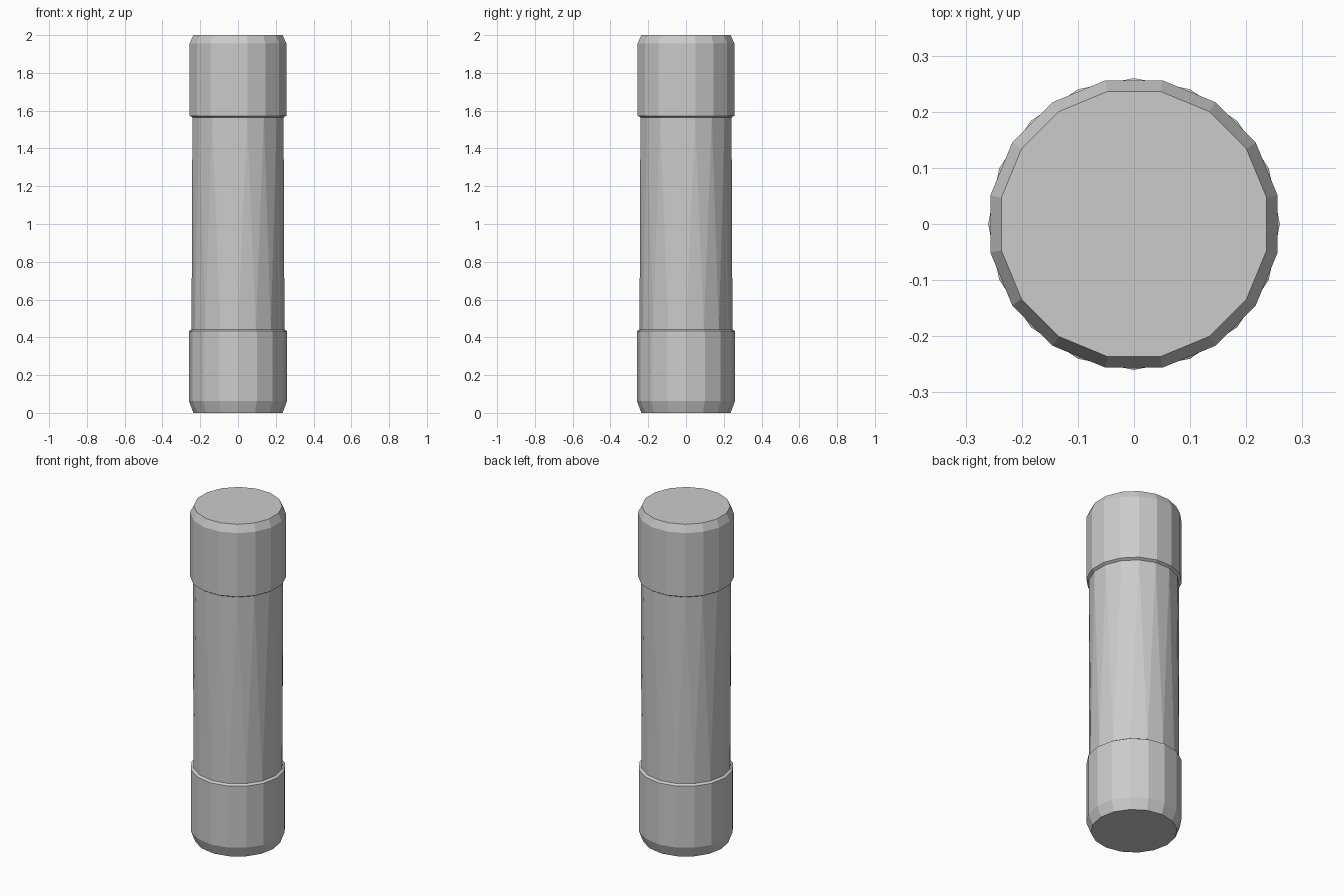
import bpy, bmesh
from math import cos, sin, pi

if "Cube" in bpy.data.objects:
    bpy.data.objects.remove(bpy.data.objects["Cube"])

SIDES = 16
STEP = 2 * pi / SIDES


def loft(name, rings):
    """Flat-faced closed solid from (radius, z, turn) rings; half-turned neighbours join with triangles."""
    bm = bmesh.new()
    loops = [[bm.verts.new((r * cos((i + t) * STEP), r * sin((i + t) * STEP), z))
              for i in range(SIDES)] for r, z, t in rings]
    for k in range(len(rings) - 1):
        a, b = loops[k], loops[k + 1]
        twisted = rings[k][2] != rings[k + 1][2]
        for i in range(SIDES):
            j = (i + 1) % SIDES
            if twisted:
                bm.faces.new((a[i], a[j], b[i]))
                bm.faces.new((a[j], b[j], b[i]))
            else:
                bm.faces.new((a[i], a[j], b[j], b[i]))
    bm.faces.new(loops[0][::-1])
    bm.faces.new(loops[-1])
    bmesh.ops.recalc_face_normals(bm, faces=bm.faces)
    mesh = bpy.data.meshes.new(name)
    bm.to_mesh(mesh)
    bm.free()
    obj = bpy.data.objects.new(name, mesh)
    bpy.context.collection.objects.link(obj)
    return obj


# One continuous shell: lower cap, twisted tube, upper cap turned half a facet
loft("capped_tube", [
    (0.236, 0.0, 0), (0.260, 0.063, 0), (0.260, 0.433, 0), (0.246, 0.442, 0),
    (0.246, 1.564, 0.5), (0.261, 1.573, 0.5), (0.261, 1.956, 0.5), (0.241, 2.0, 0.5),
])
